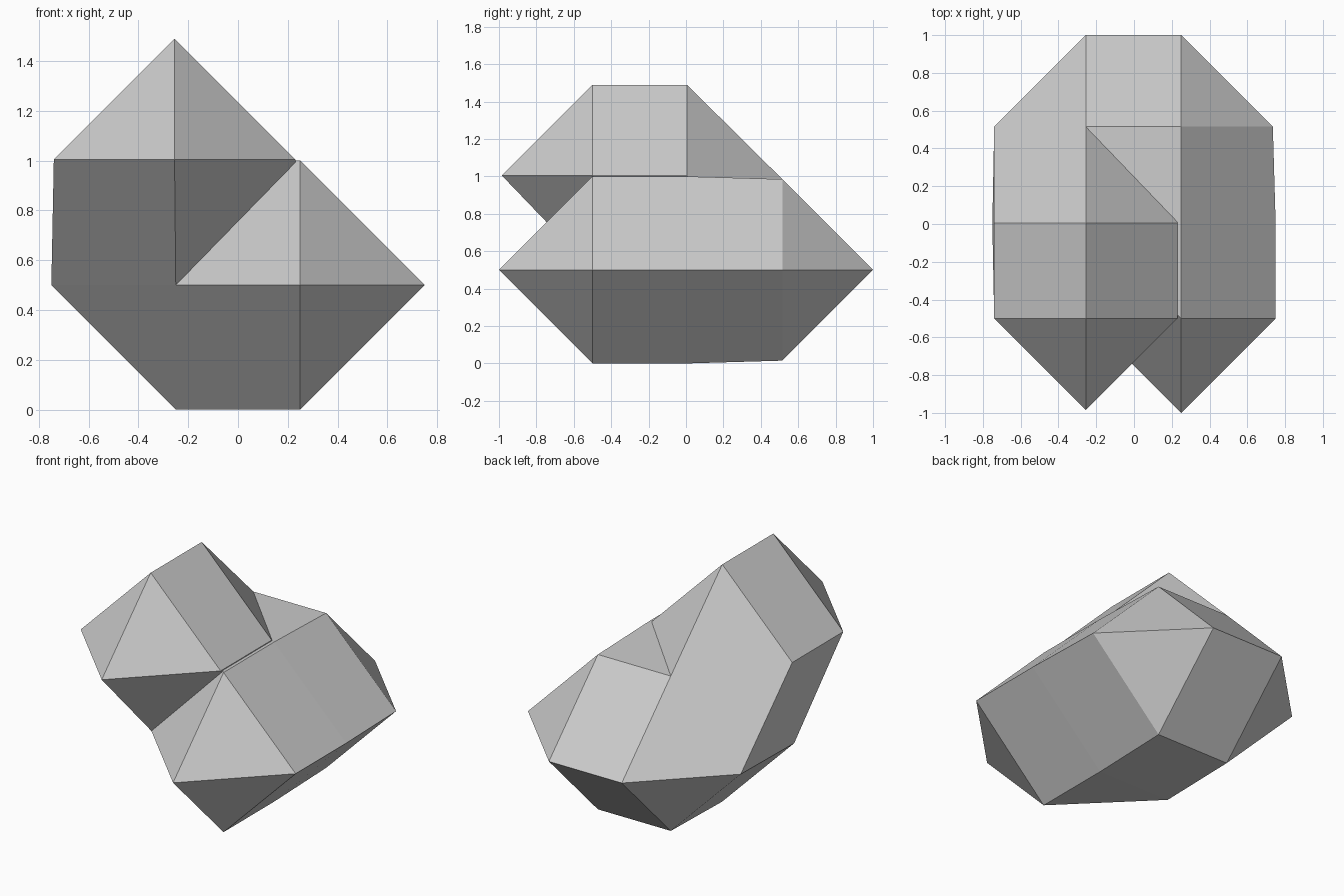
import bpy
import bmesh
from mathutils import Vector

cube = bpy.data.objects.get("Cube")
if cube:
    bpy.data.objects.remove(cube, do_unlink=True)

grey = bpy.data.materials.new("plain grey")
grey.use_nodes = True
colour = (0.6, 0.6, 0.6, 1)
grey.diffuse_color = colour
grey.node_tree.nodes["Principled BSDF"].inputs["Base Color"].default_value = colour

# Octahedral cells: centre and radius
TOP_FRONT = ((-0.255, -0.5, 1.005), 0.485)
TOP_MIDDLE = ((-0.255, 0.005, 1.005), 0.485)
LOW_MIDDLE = ((-0.25, 0, 0.5), 0.5)
LOW_BACK = ((-0.255, 0.515, 0.5), 0.485)
SIDE_BACK = ((0.25, 0.515, 0.5), 0.485)
SIDE_MIDDLE = ((0.25, 0, 0.5), 0.5)
SIDE_FRONT = ((0.25, -0.5, 0.5), 0.5)


def faceted_block(name, cells):
    """Convex skin around a group of octahedral cells."""
    bm = bmesh.new()
    for centre, radius in cells:
        for axis in range(3):
            for sign in (-1, 1):
                point = Vector(centre)
                point[axis] += sign * radius
                bm.verts.new(point)
    bmesh.ops.convex_hull(bm, input=bm.verts)
    loose = [v for v in bm.verts if not v.link_faces]
    bmesh.ops.delete(bm, geom=loose, context='VERTS')
    bmesh.ops.recalc_face_normals(bm, faces=bm.faces)
    mesh = bpy.data.meshes.new(name)
    bm.to_mesh(mesh)
    bm.free()
    mesh.materials.append(grey)
    obj = bpy.data.objects.new(name, mesh)
    bpy.context.scene.collection.objects.link(obj)
    return obj


# Long lower block and the leaning upper block
body = faceted_block("faceted_body", [LOW_MIDDLE, LOW_BACK, SIDE_BACK, SIDE_MIDDLE, SIDE_FRONT])
upper = faceted_block("upper_block", [TOP_FRONT, TOP_MIDDLE, LOW_MIDDLE, LOW_BACK])

# Fuse both into one closed solid
union = body.modifiers.new("fuse", 'BOOLEAN')
union.operation = 'UNION'
union.solver = 'EXACT'
union.object = upper
bpy.context.view_layer.objects.active = body
bpy.ops.object.modifier_apply(modifier=union.name)
bpy.data.objects.remove(upper, do_unlink=True)
